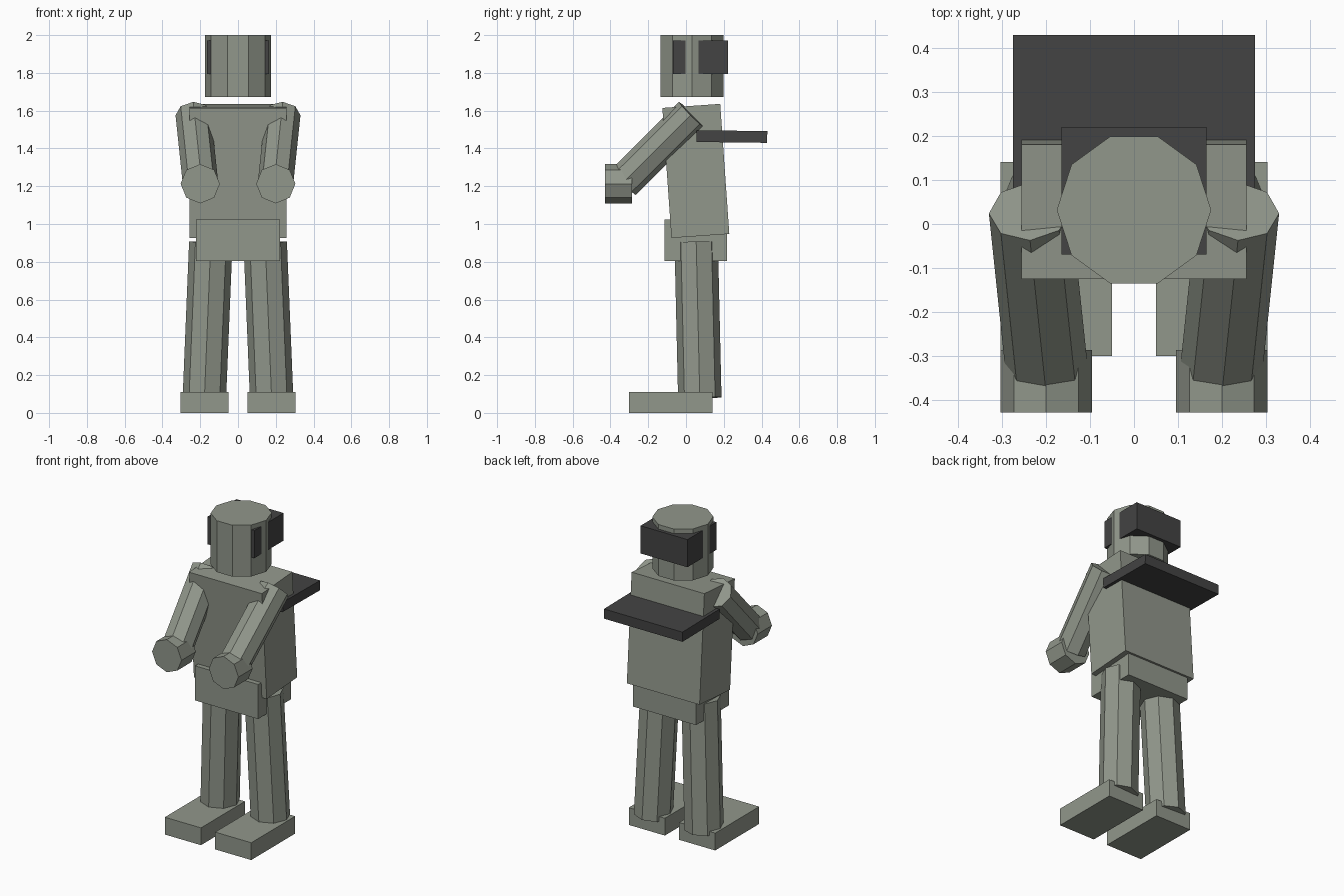
import bpy, math
from mathutils import Vector, Matrix

if "Cube" in bpy.data.objects:
    bpy.data.objects.remove(bpy.data.objects["Cube"])


def material(name, rgb):
    m = bpy.data.materials.new(name)
    m.diffuse_color = (*rgb, 1)
    m.use_nodes = True
    m.node_tree.nodes["Principled BSDF"].inputs["Base Color"].default_value = m.diffuse_color
    return m


GREY = material("grey_green", (0.285, 0.31, 0.26))
DARK = material("charcoal", (0.056, 0.056, 0.056))


def add(name, verts, faces, mat):
    me = bpy.data.meshes.new(name)
    me.from_pydata(verts, [], faces)
    me.materials.append(mat)
    ob = bpy.data.objects.new(name, me)
    bpy.context.collection.objects.link(ob)
    return ob


def box(name, center, size, mat, tilt=0):
    """Box with a tilt in degrees about the x axis."""
    rot = Matrix.Rotation(math.radians(tilt), 3, 'X')
    verts = [Vector(center) + rot @ Vector((x * size[0] / 2, y * size[1] / 2, z * size[2] / 2))
             for z in (-1, 1) for x, y in ((-1, -1), (1, -1), (1, 1), (-1, 1))]
    faces = [(3, 2, 1, 0), (4, 5, 6, 7)]
    faces += [(i, (i + 1) % 4, (i + 1) % 4 + 4, i + 4) for i in range(4)]
    return add(name, verts, faces, mat)


def prism(name, start, end, radius, sides, mat):
    """Straight prism between two points, one corner pointing along x."""
    a, b = Vector(start), Vector(end)
    d = (b - a).normalized()
    u = (Vector((1, 0, 0)) - d * d.x).normalized()
    v = d.cross(u)
    ring = [radius * (u * math.cos(t) + v * math.sin(t))
            for t in (2 * math.pi * i / sides for i in range(sides))]
    verts = [a + p for p in ring] + [b + p for p in ring]
    n = sides
    faces = [tuple(reversed(range(n))), tuple(range(n, 2 * n))]
    faces += [(i, (i + 1) % n, (i + 1) % n + n, i + n) for i in range(n)]
    return add(name, verts, faces, mat)


# Head with the dark block wrapped round the back
prism("head", (0, 0.032, 1.673), (0, 0.032, 2.0), 0.176, 10, GREY)
box("head_block", (0, 0.076, 1.883), (0.33, 0.291, 0.176), DARK)

# Body
box("torso", (0, 0.052, 1.281), (0.512, 0.307, 0.69), GREY, tilt=4)
box("pelvis", (0, 0.051, 0.914), (0.444, 0.332, 0.22), GREY)
box("back_plate", (0, 0.243, 1.463), (0.552, 0.374, 0.062), DARK, tilt=-0.7)

# Limbs on both sides
for side, s in (("left", -1), ("right", 1)):
    prism(side + "_arm", (s * 0.237, 0.029, 1.58), (s * 0.199, -0.332, 1.22), 0.094, 8, GREY)
    prism(side + "_hand", (s * 0.2, -0.287, 1.213), (s * 0.2, -0.43, 1.213), 0.104, 8, GREY)
    prism(side + "_leg", (s * 0.178, 0.073, 0.08), (s * 0.144, 0.054, 0.903), 0.115, 8, GREY)
    box(side + "_foot", (s * 0.177, -0.08, 0.055), (0.254, 0.442, 0.11), GREY)
